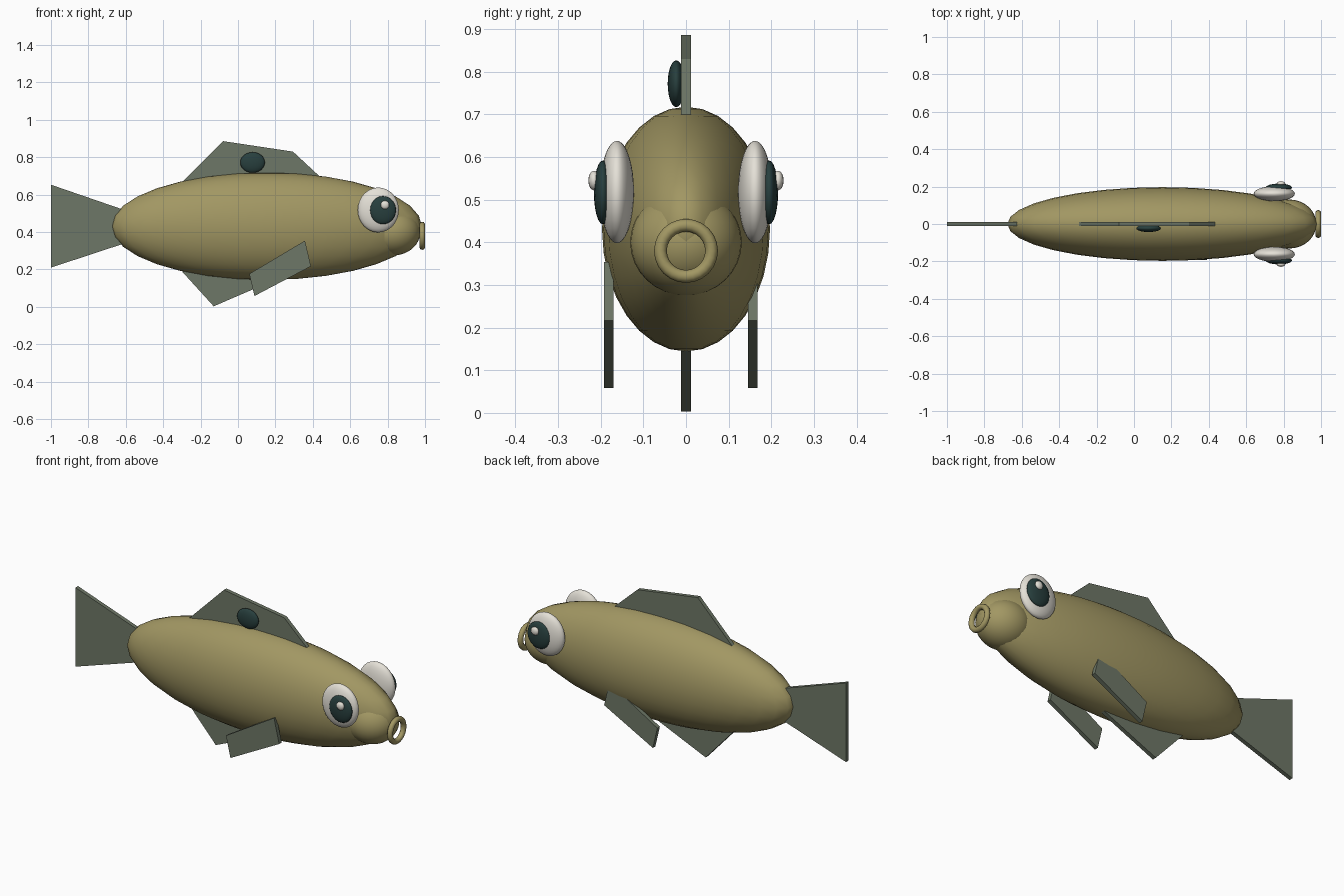
import bpy, bmesh, math

if "Cube" in bpy.data.objects:
    bpy.data.objects.remove(bpy.data.objects["Cube"])


def material(name, rgb):
    m = bpy.data.materials.new(name)
    m.diffuse_color = (*rgb, 1)
    m.use_nodes = True
    m.node_tree.nodes["Principled BSDF"].inputs["Base Color"].default_value = m.diffuse_color
    return m


OLIVE = material("olive skin", (0.36, 0.31, 0.125))
FIN = material("grey green fin", (0.155, 0.185, 0.135))
WHITE = material("eye white", (0.78, 0.75, 0.68))
DARK = material("dark teal", (0.021, 0.05, 0.048))


def ellipsoid(name, centre, radii, mat, segments=32, rings=16):
    bpy.ops.mesh.primitive_uv_sphere_add(segments=segments, ring_count=rings, radius=1, location=centre)
    ob = bpy.context.object
    ob.name = name
    ob.scale = radii
    bpy.ops.object.transform_apply(location=False, rotation=False, scale=True)
    bpy.ops.object.shade_smooth()
    ob.data.materials.append(mat)
    return ob


def fin(name, outline, y, thickness=0.0225):
    """Flat plate from an x/z outline, centred on the given y."""
    bm = bmesh.new()
    face = bm.faces.new([bm.verts.new((x, y - thickness / 2, z)) for x, z in outline])
    new = bmesh.ops.extrude_face_region(bm, geom=[face])["geom"]
    bmesh.ops.translate(bm, vec=(0, thickness, 0),
                        verts=[g for g in new if isinstance(g, bmesh.types.BMVert)])
    bmesh.ops.recalc_face_normals(bm, faces=bm.faces)
    me = bpy.data.meshes.new(name)
    bm.to_mesh(me)
    bm.free()
    me.materials.append(FIN)
    ob = bpy.data.objects.new(name, me)
    bpy.context.collection.objects.link(ob)
    return ob


# Body and snout
ellipsoid("body", (0.153, 0, 0.431), (0.83, 0.197, 0.287), OLIVE)
ellipsoid("snout", (0.83, 0, 0.40), (0.145, 0.131, 0.125), OLIVE)

# Ring mouth facing +x
bpy.ops.mesh.primitive_torus_add(location=(0.985, 0, 0.38), rotation=(0, math.pi / 2, 0),
                                 major_radius=0.06, minor_radius=0.015,
                                 major_segments=24, minor_segments=10)
mouth = bpy.context.object
mouth.name = "mouth"
mouth.data.materials.append(OLIVE)
bpy.ops.object.shade_smooth()

# Eyes on both sides
for side, s in (("near", -1), ("far", 1)):
    ellipsoid(f"{side}_eye", (0.75, s * 0.162, 0.518), (0.11, 0.04, 0.12), WHITE)
    ellipsoid(f"{side}_pupil", (0.775, s * 0.195, 0.517), (0.07, 0.021, 0.075), DARK, 24, 12)
    ellipsoid(f"{side}_eye_highlight", (0.786, s * 0.216, 0.545), (0.023, 0.013, 0.023), WHITE, 16, 8)

# Fins along the centre line
fin("tail_fin", [(-1, 0.653), (-0.62, 0.522), (-0.62, 0.335), (-1, 0.21)], 0)
fin("dorsal_fin", [(-0.30, 0.665), (-0.08, 0.886), (0.294, 0.83), (0.434, 0.70)], 0)
fin("belly_fin", [(-0.30, 0.19), (-0.13, 0.003), (0.20, 0.145), (0.10, 0.20)], 0)

# Paired side fins
paddle = [(0.358, 0.354), (0.39, 0.217), (0.088, 0.058), (0.06, 0.176)]
for side, y in (("near", -0.181), ("far", 0.157)):
    fin(f"{side}_side_fin", paddle, y)

# Spot on the near face of the dorsal fin
ellipsoid("fin_spot", (0.078, -0.023, 0.772), (0.066, 0.02, 0.055), DARK, 24, 12)
